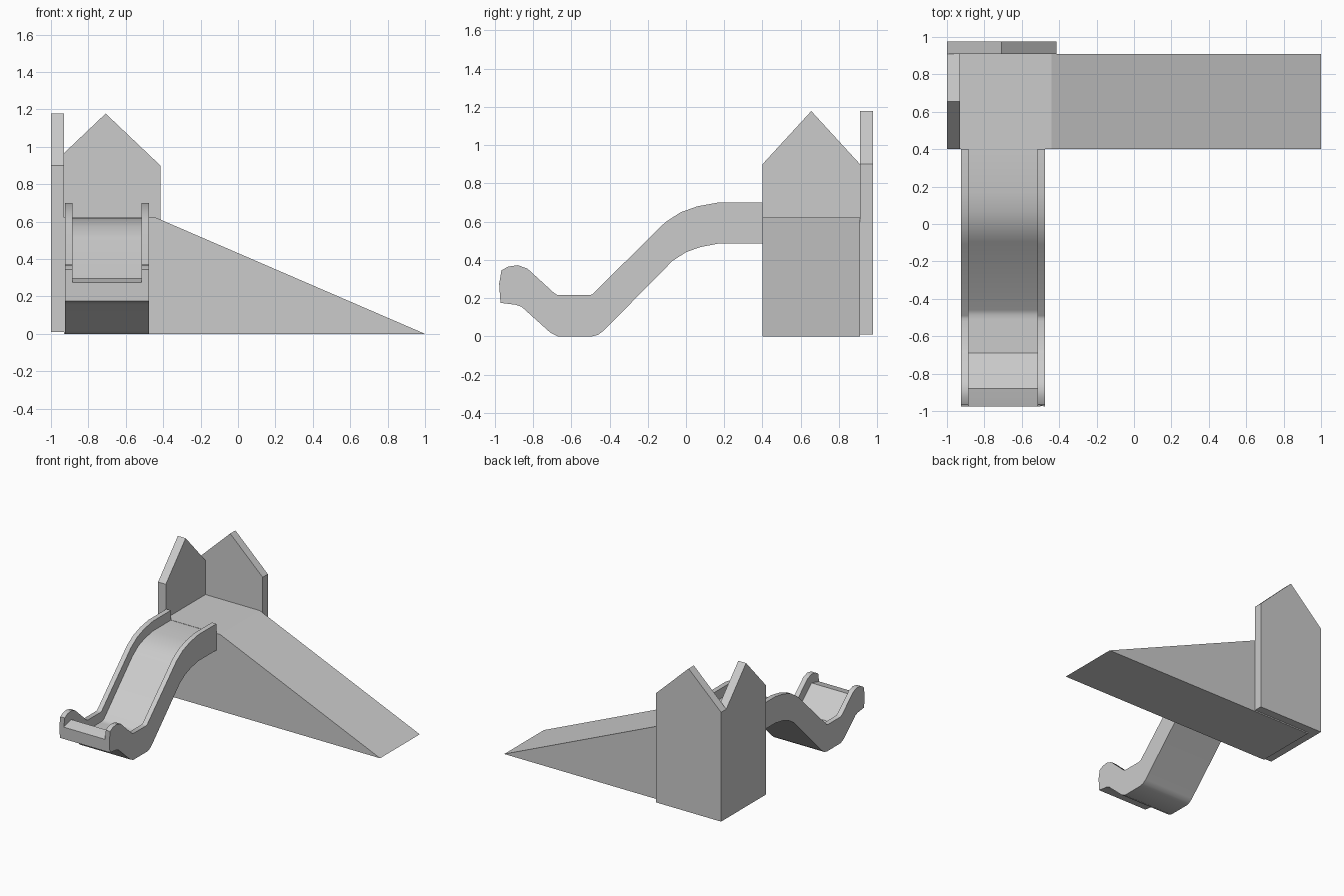
import bpy, bmesh

if "Cube" in bpy.data.objects:
    bpy.data.objects.remove(bpy.data.objects["Cube"])


def make_object(name, sections):
    """Loft a closed solid through equal-length cross-sections."""
    bm = bmesh.new()
    rings = [[bm.verts.new(p) for p in s] for s in sections]
    n = len(rings[0])
    for a, b in zip(rings, rings[1:]):
        for i in range(n):
            j = (i + 1) % n
            bm.faces.new((a[i], a[j], b[j], b[i]))
    bm.faces.new(rings[0])
    bm.faces.new(rings[-1][::-1])
    bmesh.ops.recalc_face_normals(bm, faces=bm.faces)
    mesh = bpy.data.meshes.new(name)
    bm.to_mesh(mesh)
    bm.free()
    obj = bpy.data.objects.new(name, mesh)
    bpy.context.collection.objects.link(obj)
    return obj


def extrude(name, profile, lo, hi, axis):
    """Extrude a (horizontal, z) profile along x or y."""
    place = (lambda u, z, d: (d, u, z)) if axis == 'x' else (lambda u, z, d: (u, d, z))
    return make_object(name, [[place(u, z, d) for u, z in profile] for d in (lo, hi)])


def gable(lo, hi):
    return [(lo, 0.01), (hi, 0.01), (hi, 0.90), ((lo + hi) / 2, 1.178), (lo, 0.90)]


# Platform running into the ramp
extrude("platform_ramp", [(-0.93, 0), (1, 0), (-0.44, 0.622), (-0.93, 0.622)], 0.40, 0.91, 'y')

# Gabled walls
extrude("back_wall", gable(-1.0, -0.415), 0.91, 0.977, 'y')
extrude("left_wall", gable(0.40, 0.91), -1.0, -0.93, 'x')

# Slide stations: (y, z) of side-rail top, bed and underside
stations = [
    ((0.40, 0.70), (0.40, 0.62), (0.40, 0.485)),
    ((0.17, 0.70), (0.17, 0.62), (0.17, 0.485)),
    ((0.06, 0.68), (0.065, 0.60), (0.075, 0.467)),
    ((-0.03, 0.648), (-0.015, 0.572), (0.00, 0.44)),
    ((-0.11, 0.595), (-0.095, 0.515), (-0.07, 0.395)),
    ((-0.49, 0.22), (-0.46, 0.145), (-0.43, 0.03)),
    ((-0.505, 0.215), (-0.485, 0.135), (-0.46, 0.008)),
    ((-0.52, 0.215), (-0.51, 0.135), (-0.49, 0.0)),
    ((-0.67, 0.215), (-0.69, 0.135), (-0.67, 0.0)),
    ((-0.69, 0.227), (-0.715, 0.155), (-0.71, 0.02)),
    ((-0.83, 0.355), (-0.86, 0.283), (-0.86, 0.155)),
    ((-0.88, 0.372), (-0.88, 0.30), (-0.89, 0.165)),
    ((-0.93, 0.365), (-0.93, 0.288), (-0.93, 0.17)),
    ((-0.965, 0.345), (-0.977, 0.275), (-0.97, 0.175)),
]
L, LI, RI, R = -0.925, -0.885, -0.515, -0.475
sections = [[(L, *top), (LI, *top), (LI, *bed), (RI, *bed), (RI, *top), (R, *top),
             (R, *bed), (R, *low), (L, *low), (L, *bed)] for top, bed, low in stations]
slide = make_object("slide", sections)
bpy.context.view_layer.objects.active = slide
slide.select_set(True)
bpy.ops.object.shade_smooth_by_angle(angle=0.6)
